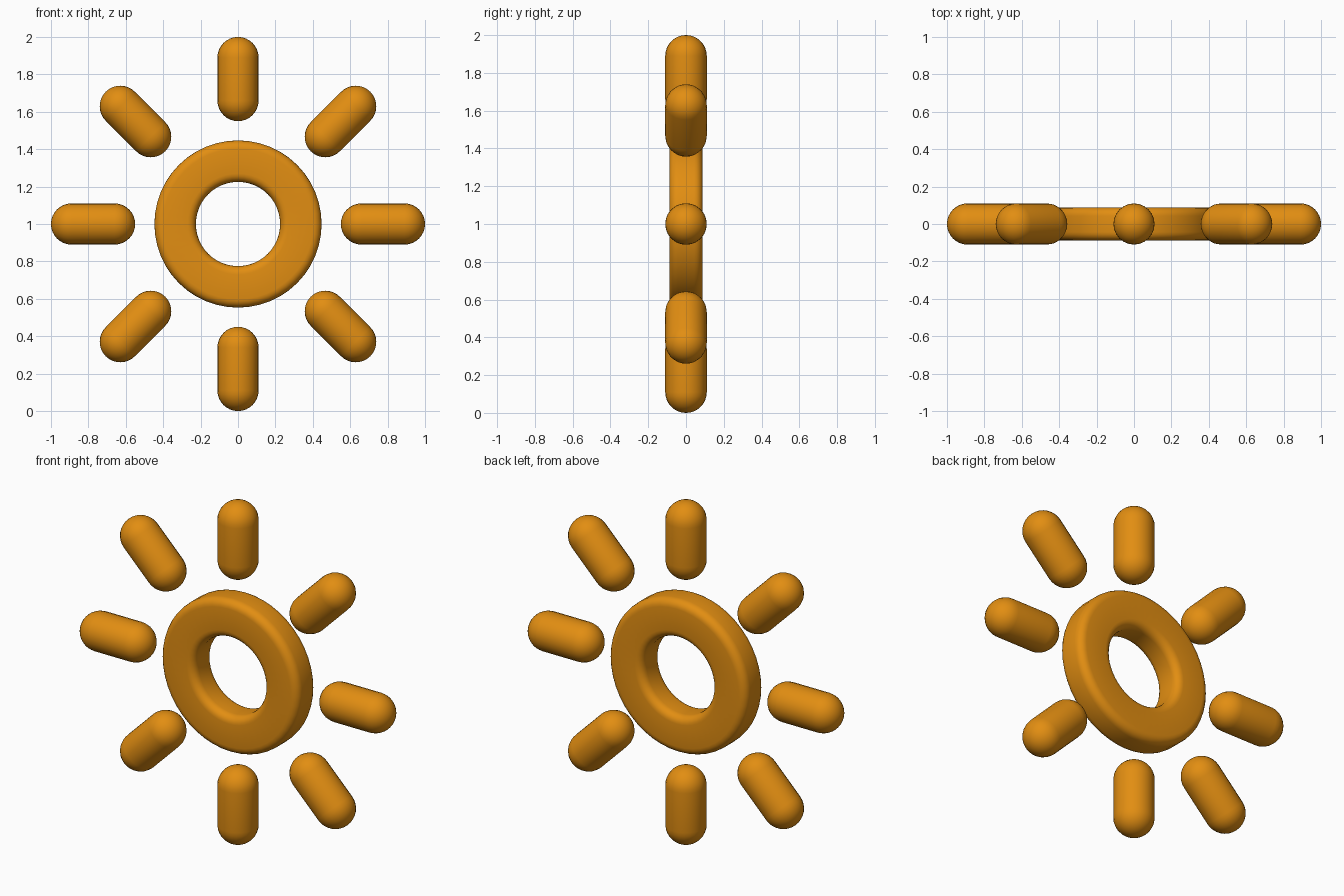
import bpy, bmesh
from math import sin, cos, pi, radians
from mathutils import Matrix, Vector

cube = bpy.data.objects.get("Cube")
if cube:
    bpy.data.objects.remove(cube)

# Single warm orange material
ORANGE = (0.76, 0.27, 0.006, 1)
orange = bpy.data.materials.new("warm_orange")
orange.use_nodes = True
orange.diffuse_color = ORANGE
orange.node_tree.nodes["Principled BSDF"].inputs["Base Color"].default_value = ORANGE


def arc(cx, cz, radius, start, end, steps):
    """Points on an arc, angles in degrees."""
    angles = [radians(start + (end - start) * i / steps) for i in range(steps + 1)]
    return [(cx + radius * cos(a), cz + radius * sin(a)) for a in angles]


def lathe(name, profile, sides, matrix, closed=False):
    """Spin a (radius, height) profile around z, then place it."""
    bm = bmesh.new()
    verts = [bm.verts.new((r, 0, h)) for r, h in profile]
    edges = [bm.edges.new(pair) for pair in zip(verts, verts[1:])]
    if closed:
        edges.append(bm.edges.new((verts[-1], verts[0])))
    bmesh.ops.spin(bm, geom=verts + edges, cent=(0, 0, 0), axis=(0, 0, 1),
                   angle=2 * pi, steps=sides)
    bmesh.ops.remove_doubles(bm, verts=bm.verts, dist=0.0005)
    bmesh.ops.recalc_face_normals(bm, faces=bm.faces)
    bm.transform(matrix)
    mesh = bpy.data.meshes.new(name)
    bm.to_mesh(mesh)
    bm.free()
    mesh.materials.append(orange)
    mesh.shade_smooth()
    obj = bpy.data.objects.new(name, mesh)
    bpy.context.collection.objects.link(obj)
    return obj


centre = Matrix.Translation((0, 0, 1))

# Central ring: rectangle section with rounded corners
INNER, OUTER, HALF, ROUND = 0.225, 0.447, 0.088, 0.045
section = []
for cx, cz, start in ((OUTER - ROUND, HALF - ROUND, 0), (INNER + ROUND, HALF - ROUND, 90),
                      (INNER + ROUND, ROUND - HALF, 180), (OUTER - ROUND, ROUND - HALF, 270)):
    section += arc(cx, cz, ROUND, start, start + 90, 5)
lathe("ring", section, 48, centre @ Matrix.Rotation(pi / 2, 4, "X"), closed=True)

# Eight capsule rays around the ring
RADIUS, NEAR, FAR = 0.11, 0.55, 1.0
capsule = arc(0, NEAR + RADIUS, RADIUS, -90, 0, 8) + arc(0, FAR - RADIUS, RADIUS, 0, 90, 8)
for i in range(8):
    lathe(f"ray_{i + 1}", capsule, 24, centre @ Matrix.Rotation(i * pi / 4, 4, "Y"))
